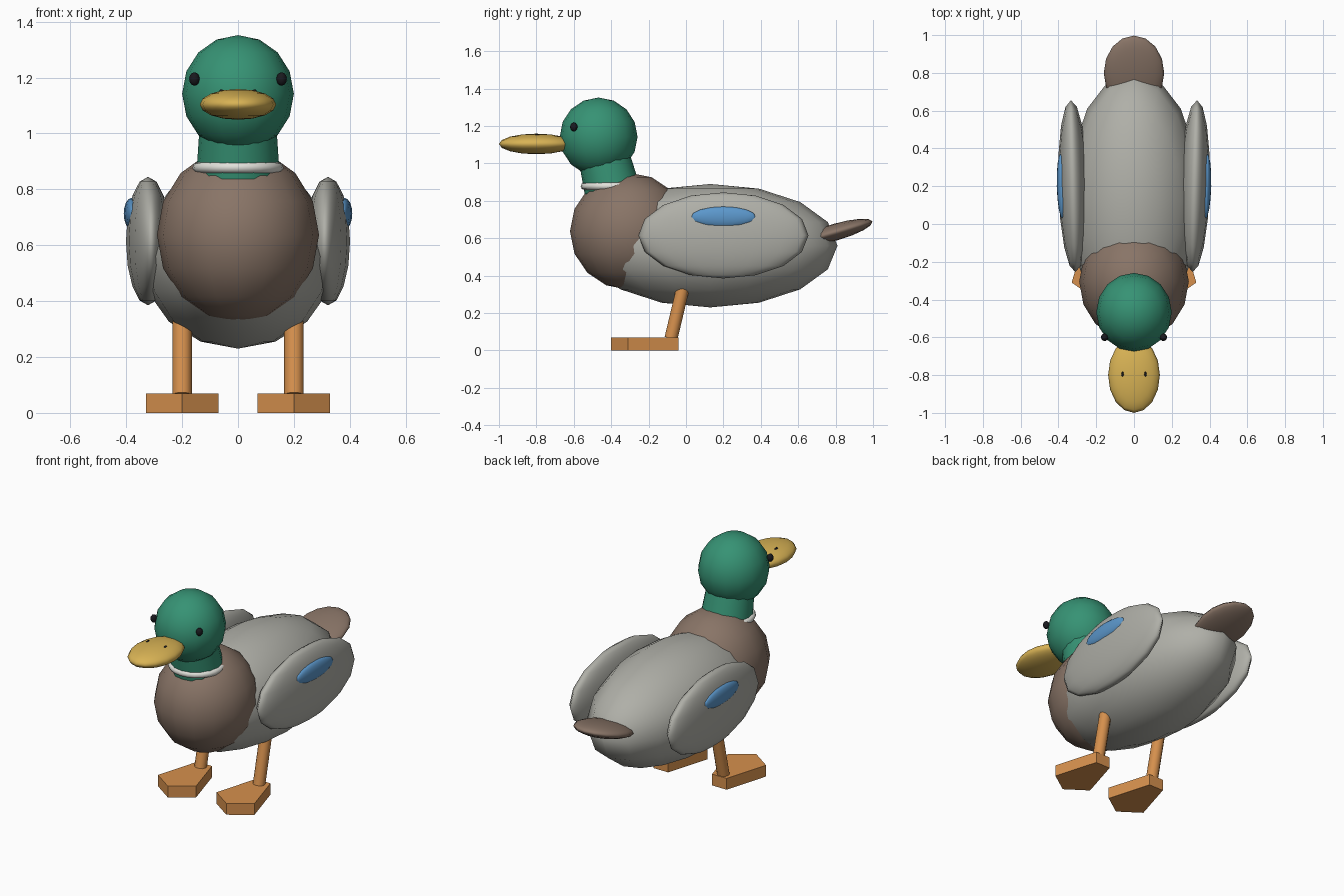
import bpy
import bmesh
import math
from mathutils import Vector

default = bpy.data.objects.get("Cube")
if default:
    bpy.data.objects.remove(default, do_unlink=True)


def material(name, rgb):
    mat = bpy.data.materials.new(name)
    mat.use_nodes = True
    mat.diffuse_color = (*rgb, 1)
    mat.node_tree.nodes["Principled BSDF"].inputs["Base Color"].default_value = (*rgb, 1)
    return mat


GREEN = material("head green", (0.037, 0.29, 0.175))
BROWN = material("breast brown", (0.25, 0.176, 0.135))
GREY = material("body grey", (0.43, 0.43, 0.39))
YELLOW = material("bill yellow", (0.69, 0.45, 0.09))
ORANGE = material("leg orange", (0.67, 0.28, 0.075))
BLUE = material("wing blue", (0.105, 0.31, 0.6))
WHITE = material("collar white", (0.75, 0.75, 0.7))
BLACK = material("eye black", (0.01, 0.01, 0.013))


def finish(obj, name, mat):
    obj.name = name
    obj.data.materials.append(mat)
    return obj


def ellipsoid(name, centre, radii, mat, rotation=(0, 0, 0), segments=16):
    bpy.ops.mesh.primitive_uv_sphere_add(segments=segments, ring_count=segments // 2,
                                         location=centre, rotation=rotation)
    obj = bpy.context.object
    obj.scale = radii
    bpy.ops.object.shade_smooth()
    return finish(obj, name, mat)


def rod(name, start, end, r_start, r_end, mat, sides=16):
    a, b = Vector(start), Vector(end)
    axis = b - a
    bpy.ops.mesh.primitive_cone_add(vertices=sides, radius1=r_start, radius2=r_end,
                                    depth=axis.length, location=(a + b) / 2,
                                    rotation=axis.to_track_quat('Z', 'Y').to_euler())
    bpy.ops.object.shade_smooth_by_angle(angle=math.radians(40))
    return finish(bpy.context.object, name, mat)


def prism(name, outline, height, mat):
    bm = bmesh.new()
    base = bm.faces.new([bm.verts.new((x, y, 0)) for x, y in outline])
    top = bmesh.ops.extrude_face_region(bm, geom=[base])["geom"]
    bmesh.ops.translate(bm, vec=(0, 0, height),
                        verts=[v for v in top if isinstance(v, bmesh.types.BMVert)])
    bmesh.ops.recalc_face_normals(bm, faces=bm.faces)
    mesh = bpy.data.meshes.new(name)
    bm.to_mesh(mesh)
    bm.free()
    obj = bpy.data.objects.new(name, mesh)
    bpy.context.collection.objects.link(obj)
    return finish(obj, name, mat)


# Body, breast and upturned tail
ellipsoid("body", (0, 0.13, 0.56), (0.35, 0.68, 0.33), GREY)
ellipsoid("breast", (0, -0.305, 0.637), (0.29, 0.315, 0.313), BROWN)
ellipsoid("tail", (0, 0.8, 0.633), (0.16, 0.205, 0.045), BROWN, (math.radians(16), 0, 0))

# Neck, collar and head
rod("neck", (0, -0.39, 0.84), (0, -0.445, 1.06), 0.15, 0.135, GREEN)
bpy.ops.mesh.primitive_torus_add(location=(0, -0.4, 0.878), major_radius=0.143,
                                 minor_radius=0.02, major_segments=24, minor_segments=8)
bpy.ops.object.shade_smooth()
finish(bpy.context.object, "collar", WHITE)
ellipsoid("head", (0, -0.467, 1.142), (0.2, 0.208, 0.21), GREEN)
ellipsoid("bill", (0, -0.8, 1.104), (0.137, 0.2, 0.055), YELLOW)

# Mirrored parts
for word, s in (("left", 1), ("right", -1)):
    ellipsoid(word + "_eye", (s * 0.156, -0.6, 1.195), (0.019, 0.02, 0.024), BLACK, segments=12)
    ellipsoid(word + "_nostril", (s * 0.06, -0.795, 1.152), (0.007, 0.014, 0.006), BLACK,
              segments=8)
    yaw = (0, 0, -s * math.radians(1.5))
    ellipsoid(word + "_wing", (s * 0.322, 0.2, 0.615), (0.079, 0.455, 0.23), GREY, yaw)
    ellipsoid(word + "_wing_patch", (s * 0.382, 0.2, 0.713), (0.027, 0.175, 0.056), BLUE, yaw)
    rod(word + "_leg", (s * 0.2, -0.08, 0.065), (s * 0.2, -0.01, 0.36), 0.035, 0.035, ORANGE, 12)
    foot = prism(word + "_foot", [(0, -0.4), (0.13, -0.31), (0.05, -0.04),
                                  (-0.05, -0.04), (-0.13, -0.31)], 0.07, ORANGE)
    foot.location.x = s * 0.2
